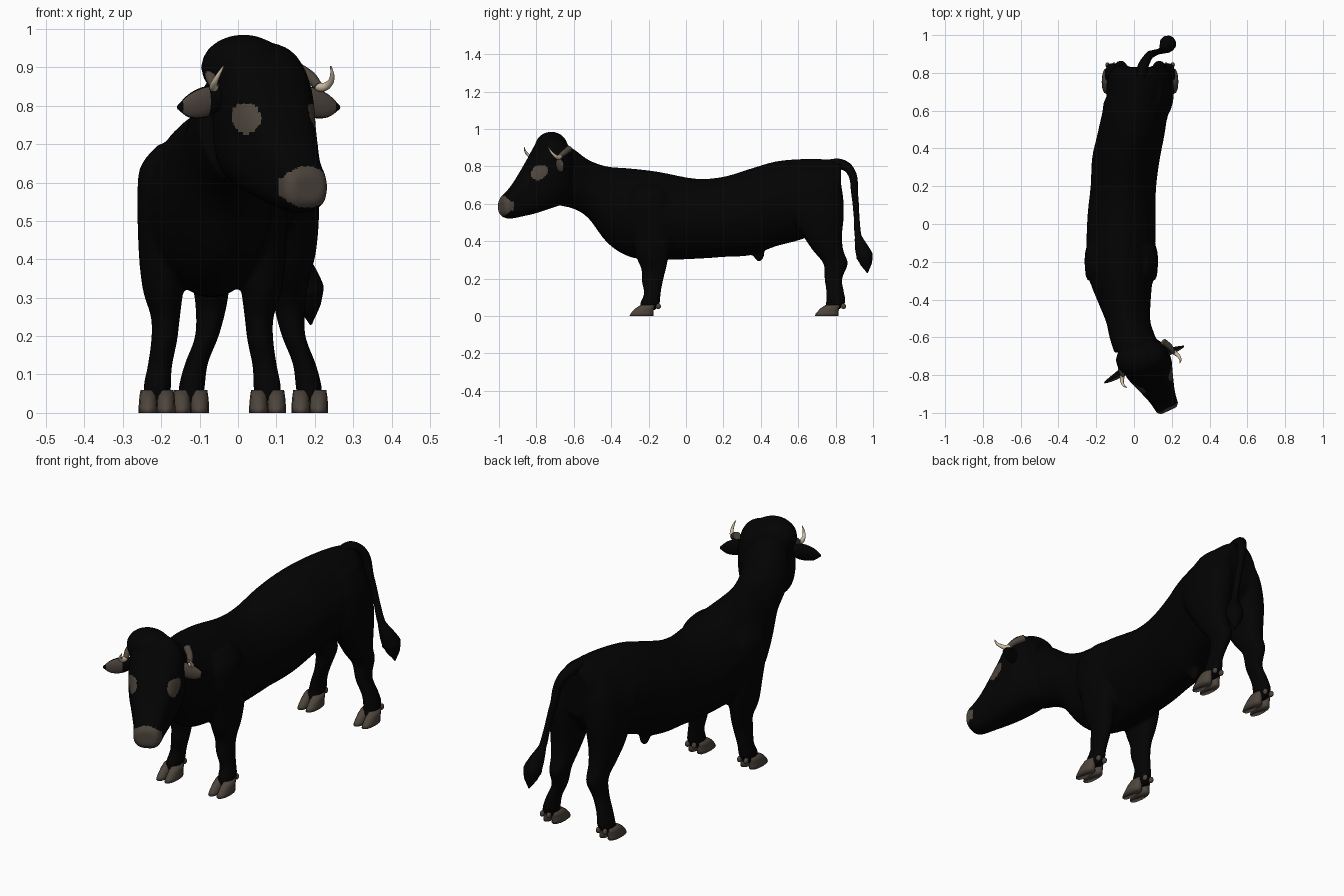
import bpy, bmesh, math
from mathutils import Vector, Matrix

cube = bpy.data.objects.get("Cube")
if cube:
    bpy.data.objects.remove(cube, do_unlink=True)


def material(name, color):
    mat = bpy.data.materials.new(name)
    mat.use_nodes = True
    mat.diffuse_color = (*color, 1)
    mat.node_tree.nodes["Principled BSDF"].inputs["Base Color"].default_value = (*color, 1)
    return mat


HIDE = material("black hide", (0.0008, 0.0008, 0.0008))
HOOF = material("grey brown skin", (0.075, 0.059, 0.046))
HORN = material("pale horn", (0.6, 0.5, 0.37))

# Head frame: sideways, forward and height, turned towards the animal's left
HEAD = Vector((0.065, -0.73, 0))
SIDE = Vector((math.cos(0.43), math.sin(0.43), 0))
FORWARD = Vector((math.sin(0.43), -math.cos(0.43), 0))
UP = Vector((0, 0, 1))
X, Y = Vector((1, 0, 0)), Vector((0, 1, 0))


def head_point(s, f, z):
    return HEAD + SIDE * s + FORWARD * f + UP * z


def smooth_rows(rows, steps=4):
    """Catmull-Rom interpolation between table rows."""
    out = []
    for i in range(len(rows) - 1):
        a, b = rows[max(i - 1, 0)], rows[i]
        c, d = rows[i + 1], rows[min(i + 2, len(rows) - 1)]
        for k in range(steps):
            t = k / steps
            out.append([q + 0.5 * t * (r - p + t * (2 * p - 5 * q + 4 * r - s
                        + t * (3 * (q - r) + s - p)))
                        for p, q, r, s in zip(a, b, c, d)])
    return out + [list(rows[-1])]


def loft(bm, rings, sides=20, power=2.2):
    """Skin rounded rings given as (centre, half axis, half axis)."""
    loops = []
    for centre, u, v in rings:
        loop = []
        for k in range(sides):
            a = math.tau * k / sides
            c, s = math.cos(a), math.sin(a)
            loop.append(bm.verts.new(
                centre + u * math.copysign(abs(c) ** (2 / power), c)
                + v * math.copysign(abs(s) ** (2 / power), s)))
        loops.append(loop)
    for lo, hi in zip(loops, loops[1:]):
        for k in range(sides):
            n = (k + 1) % sides
            bm.faces.new((lo[k], lo[n], hi[n], hi[k]))
    bm.faces.new(loops[0])
    bm.faces.new(loops[-1])


def ball(bm, centre, radii):
    bmesh.ops.create_uvsphere(bm, u_segments=16, v_segments=10, radius=1,
                              matrix=Matrix.Translation(centre) @ Matrix.Diagonal((*radii, 1)))


def finish(bm, name, *mats):
    bmesh.ops.recalc_face_normals(bm, faces=bm.faces)
    mesh = bpy.data.meshes.new(name)
    bm.to_mesh(mesh)
    bm.free()
    for mat in mats:
        mesh.materials.append(mat)
    obj = bpy.data.objects.new(name, mesh)
    bpy.context.collection.objects.link(obj)
    mesh.shade_smooth()
    return obj


def tube(name, points, mat):
    """Tapered tube through (position, radius) points."""
    curve = bpy.data.curves.new(name, "CURVE")
    curve.dimensions = "3D"
    curve.bevel_depth = 1
    curve.bevel_resolution = 3
    curve.use_fill_caps = True
    spline = curve.splines.new("BEZIER")
    spline.resolution_u = 6
    spline.bezier_points.add(len(points) - 1)
    for p, (co, radius) in zip(spline.bezier_points, points):
        p.co, p.radius = co, radius
        p.handle_left_type = p.handle_right_type = "AUTO"
    curve.materials.append(mat)
    obj = bpy.data.objects.new(name, curve)
    bpy.context.collection.objects.link(obj)
    bpy.ops.object.select_all(action="DESELECT")
    obj.select_set(True)
    bpy.context.view_layer.objects.active = obj
    bpy.ops.object.convert(target="MESH")
    obj.data.shade_smooth()


bm = bmesh.new()

# Trunk and neck: y, centre x, half width, bottom, top
TRUNK = [(-.68, .01, .115, .59, .94), (-.60, -.008, .122, .572, .893),
         (-.52, -.03, .118, .52, .835), (-.42, -.05, .138, .39, .80),
         (-.30, -.068, .166, .315, .79), (-.15, -.07, .182, .30, .772),
         (.05, -.066, .18, .305, .735), (.20, -.056, .174, .315, .745),
         (.35, -.042, .18, .325, .79), (.48, -.015, .178, .372, .827),
         (.62, .01, .17, .41, .84), (.75, .03, .145, .47, .838),
         (.83, .035, .09, .58, .822)]
loft(bm, [(Vector((x, y, (lo + hi) / 2)), X * w, UP * (hi - lo) / 2)
          for y, x, w, lo, hi in smooth_rows(TRUNK)], 28, 1.78)

# Head: forward, half width, bottom, top
SKULL = [(-.10, .09, .60, .915), (-.05, .122, .59, .95), (0, .13, .575, .965),
         (.05, .125, .56, .935), (.10, .107, .545, .86), (.15, .09, .535, .785),
         (.20, .074, .525, .715), (.24, .066, .52, .67), (.268, .062, .53, .645),
         (.285, .046, .55, .62)]
loft(bm, [(head_point(0, f, (lo + hi) / 2), SIDE * w, UP * (hi - lo) / 2)
          for f, w, lo, hi in smooth_rows(SKULL)], 28, 2.7)

# Legs: z, centre y, half depth, offset from the middle, half width
FRONT_LEG = [(.03, -.205, .04, .144, .032), (.07, -.192, .053, .143, .036),
             (.12, -.18, .045, .137, .032), (.19, -.18, .058, .125, .034),
             (.25, -.173, .066, .122, .038), (.32, -.18, .088, .128, .053),
             (.42, -.18, .11, .127, .065), (.55, -.2, .13, .115, .08),
             (.64, -.2, .12, .11, .078), (.70, -.2, .09, .085, .055)]
HIND_LEG = [(.03, .775, .038, .155, .032), (.07, .80, .052, .152, .034),
            (.13, .797, .048, .14, .03), (.20, .788, .048, .113, .031),
            (.28, .80, .066, .102, .041), (.35, .76, .082, .103, .052),
            (.43, .73, .105, .105, .068), (.55, .70, .145, .097, .082),
            (.68, .69, .145, .08, .08), (.78, .70, .1, .05, .06)]
LEGS = [("front", FRONT_LEG, -.067, -.238), ("hind", HIND_LEG, .032, .752)]
for _, rows, middle, _ in LEGS:
    for side in (-1, 1):
        loft(bm, [(Vector((middle + side * off, y, z)), X * w, Y * d)
                  for z, y, d, off, w in smooth_rows(rows)])

# Crown of the head, shoulder points, haunches and sheath
ball(bm, head_point(-.042, -.03, .90), (.112, .09, .086))
for side in (-1, 1):
    ball(bm, Vector((-.067 + side * .10, -.27, .55)), (.075, .09, .12))
    ball(bm, Vector((.008 + side * .10, .60, .62)), (.075, .11, .13))
ball(bm, Vector((-.045, .39, .335)), (.022, .03, .045))

# Fuse everything into one smooth hide
body = finish(bm, "body", HIDE, HOOF)
bpy.context.view_layer.objects.active = body
fuse = body.modifiers.new("fuse", "REMESH")
fuse.mode = "VOXEL"
fuse.voxel_size = 0.008
relax = body.modifiers.new("relax", "SMOOTH")
relax.factor, relax.iterations = 0.5, 8
for name in ("fuse", "relax"):
    bpy.ops.object.modifier_apply(modifier=name)

# Bare skin on the muzzle and slanting patches around the eyes
for poly in body.data.polygons:
    rel = poly.center - HEAD
    s, f, z = rel.dot(SIDE), rel.dot(FORWARD), rel.z
    muzzle = f > .24 and math.hypot(s / .07, (z - .588) / .054) < 1
    sideways = abs(poly.normal.dot(SIDE)) > .55 and abs(s) > .07
    along, across = f - .105 - (z - .767), f - .105 + (z - .767)
    eye = sideways and math.hypot(along / .064, across / .05) < 1
    poly.material_index = int(muzzle or eye)
body.data.shade_smooth()

# Cloven hooves and dewclaws
for label, rows, middle, toe in LEGS:
    for side, word in ((-1, "right"), (1, "left")):
        bm = bmesh.new()
        x = middle + side * rows[0][3]
        for half in (-1, 1):
            loft(bm, [(Vector((x + half * .023, toe + back, z)), X * w, Y * d)
                      for z, back, d, w in ((0, 0, .064, .025), (.015, .003, .06, .025),
                                            (.04, .016, .05, .023), (.06, .034, .038, .02))], 12)
            ball(bm, Vector((x + half * .018, toe + .09, .052)), (.011, .014, .015))
        finish(bm, f"{label}_{word}_hoof", HOOF)

# Ears, and horns with dull roots and pale tips
EAR = [(.09, 0, .825, .02, .018), (.125, -.003, .815, .036, .022),
       (.16, .002, .808, .04, .018), (.20, .006, .80, .03, .012),
       (.232, .008, .796, .005, .004)]
HORN_ROOT = [(.122, -.06, .895, .018), (.142, -.02, .873, .016), (.148, .015, .85, .012)]
HORN_TIP = [(.146, .005, .853, .012), (.155, .022, .848, .012), (.165, .045, .857, .009),
            (.164, .066, .877, .006), (.154, .08, .903, .002)]
for side, word in ((-1, "right"), (1, "left")):
    bm = bmesh.new()
    loft(bm, [(head_point(side * s - .016, f, z), UP * h, FORWARD * d)
              for s, f, z, h, d in smooth_rows(EAR)], 16, 2)
    ear = finish(bm, f"{word}_ear", HIDE, HOOF)
    for poly in ear.data.polygons:
        outward = side * ((poly.center - HEAD).dot(SIDE) + .016)
        poly.material_index = int(poly.normal.dot(FORWARD) > .5 and .14 < outward < .22)
    for part, path, mat in (("horn_root", HORN_ROOT, HOOF), ("horn", HORN_TIP, HORN)):
        tube(f"{word}_{part}", [(head_point(side * s + .004, f, z), r) for s, f, z, r in path], mat)

# Tail with its tuft
TAIL = [(.035, .76, .81, .028), (.045, .825, .812, .029), (.072, .88, .775, .023),
        (.10, .902, .65, .018), (.13, .913, .52, .015), (.15, .92, .43, .018),
        (.17, .94, .36, .037), (.18, .955, .32, .045), (.185, .963, .28, .032),
        (.19, .97, .23, .003)]
tube("tail", [(Vector(p[:3]), p[3]) for p in TAIL], HIDE)
